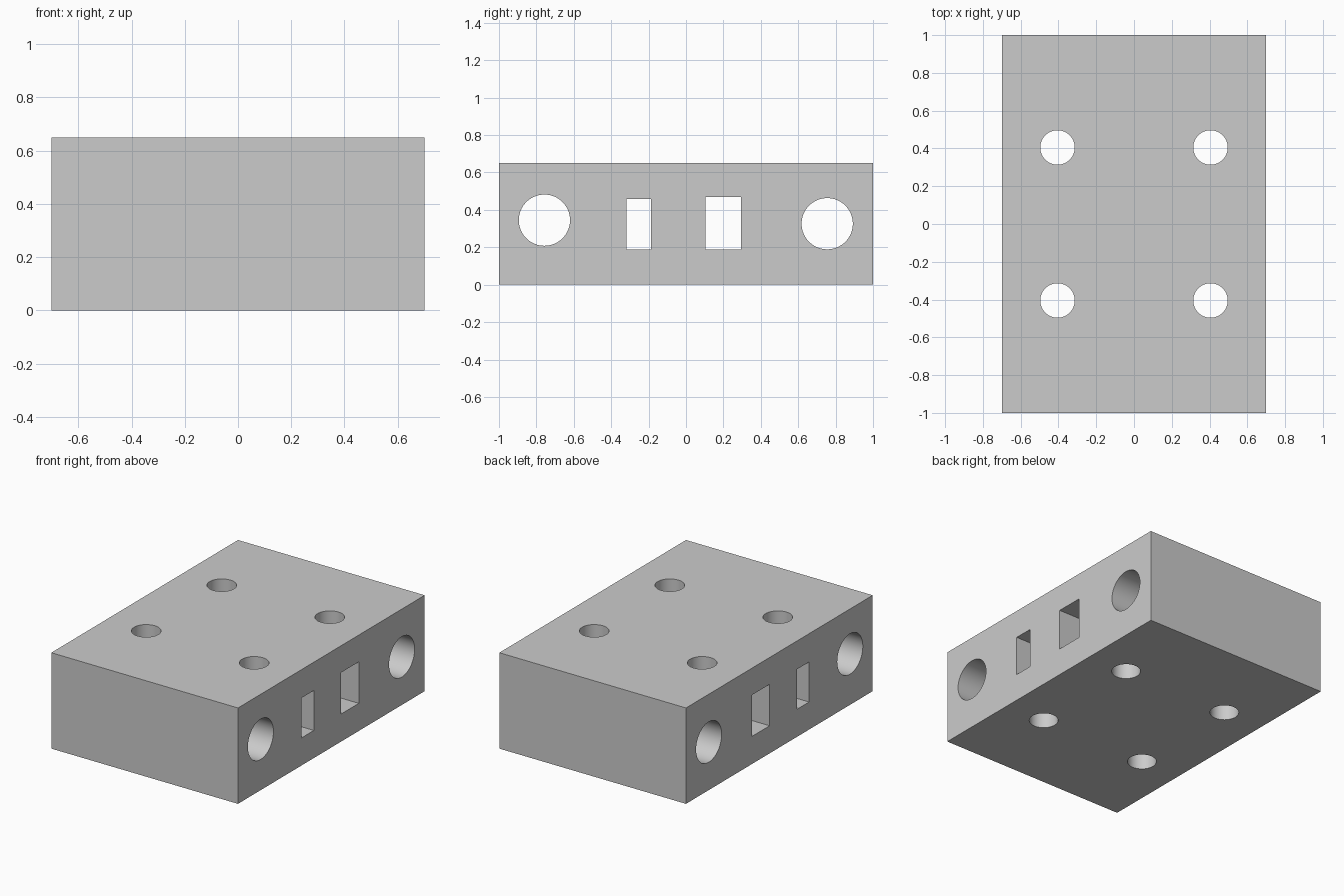
import bpy
from math import pi, radians

if "Cube" in bpy.data.objects:
    bpy.data.objects.remove(bpy.data.objects["Cube"])

HEIGHT = 0.65


def box(name, centre, size):
    bpy.ops.mesh.primitive_cube_add(size=1, location=centre)
    ob = bpy.context.object
    ob.name = name
    ob.scale = size
    bpy.ops.object.transform_apply(location=True, rotation=True, scale=True)
    return ob


def rod(name, centre, radius, length, rotation=(0, 0, 0)):
    bpy.ops.mesh.primitive_cylinder_add(vertices=64, radius=radius, depth=length,
                                        location=centre, rotation=rotation)
    ob = bpy.context.object
    ob.name = name
    bpy.ops.object.transform_apply(location=True, rotation=True, scale=True)
    return ob


# solid block
block = box("drilled_block", (0, 0, HEIGHT / 2), (1.4, 2.0, HEIGHT))
cutters = []

# vertical screw holes, a square pattern of four
for sx in (-1, 1):
    for sy in (-1, 1):
        cutters.append(rod("screw_hole_cutter", (sx * 0.405, sy * 0.405, HEIGHT / 2),
                           0.091, HEIGHT + 0.4))

# large round bores running across the block
for y, z in ((-0.757, 0.345), (0.755, 0.326)):
    cutters.append(rod("cross_bore_cutter", (0, y, z), 0.137, 1.8, (0, pi / 2, 0)))

# rectangular slots running across the block
for y0, y1, z0, z1 in ((-0.318, -0.187, 0.187, 0.458), (0.104, 0.294, 0.187, 0.468)):
    cutters.append(box("slot_cutter", (0, (y0 + y1) / 2, (z0 + z1) / 2),
                       (1.8, y1 - y0, z1 - z0)))

# cut every opening, then discard its cutter
bpy.ops.object.select_all(action='DESELECT')
bpy.context.view_layer.objects.active = block
block.select_set(True)
for cutter in cutters:
    cutter.hide_render = True
    mod = block.modifiers.new("cut", 'BOOLEAN')
    mod.operation = 'DIFFERENCE'
    mod.solver = 'EXACT'
    mod.object = cutter
    bpy.ops.object.modifier_apply(modifier=mod.name)
    bpy.data.objects.remove(cutter, do_unlink=True)

# smooth bores, crisp edges
bpy.ops.object.shade_smooth_by_angle(angle=radians(30))
